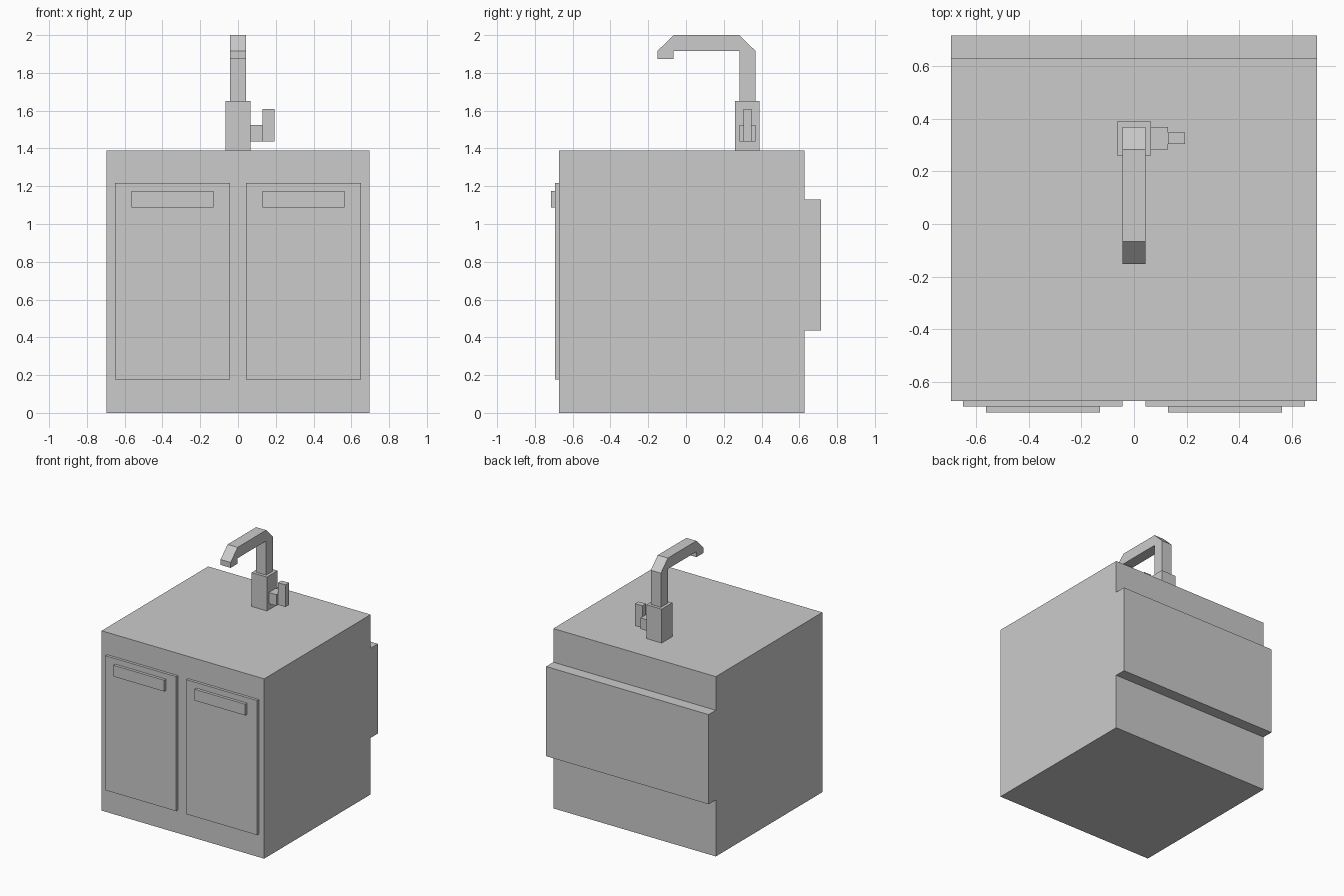
import bpy
import bmesh

if "Cube" in bpy.data.objects:
    bpy.data.objects.remove(bpy.data.objects["Cube"])


def finish(name, bm):
    bmesh.ops.recalc_face_normals(bm, faces=bm.faces)
    mesh = bpy.data.meshes.new(name)
    bm.to_mesh(mesh)
    bm.free()
    obj = bpy.data.objects.new(name, mesh)
    bpy.context.collection.objects.link(obj)
    return obj


def extrude_profile(name, points, x0, x1):
    """Extrude a (y, z) outline along x."""
    bm = bmesh.new()
    face = bm.faces.new([bm.verts.new((x0, y, z)) for y, z in points])
    ext = bmesh.ops.extrude_face_region(bm, geom=[face])
    verts = [v for v in ext["geom"] if isinstance(v, bmesh.types.BMVert)]
    bmesh.ops.translate(bm, verts=verts, vec=(x1 - x0, 0, 0))
    return finish(name, bm)


def box(name, x, y, z):
    """Box from (min, max) ranges."""
    return extrude_profile(
        name, [(y[0], z[0]), (y[1], z[0]), (y[1], z[1]), (y[0], z[1])], x[0], x[1])


# Cabinet body with the raised band across the back
extrude_profile("cabinet", [
    (-0.673, 0), (0.628, 0), (0.628, 0.437), (0.716, 0.437),
    (0.716, 1.13), (0.628, 1.13), (0.628, 1.39), (-0.673, 1.39)], -0.695, 0.695)

# Doors and handles, mirrored left and right
for side, s in (("left", -1), ("right", 1)):
    door_x = sorted((s * 0.043, s * 0.65))
    handle_x = sorted((s * 0.13, s * 0.563))
    box(side + "_door", door_x, (-0.694, -0.673), (0.178, 1.218))
    box(side + "_handle", handle_x, (-0.716, -0.694), (1.088, 1.175))

# Tap base, bent spout and side lever
box("tap_base", (-0.065, 0.065), (0.26, 0.39), (1.39, 1.652))
extrude_profile("tap_spout", [
    (0.283, 1.652), (0.368, 1.652), (0.368, 1.916), (0.283, 2.0),
    (-0.066, 2.0), (-0.151, 1.916), (-0.151, 1.874), (-0.066, 1.874),
    (-0.066, 1.916), (0.283, 1.916)], -0.043, 0.043)
box("lever_stem", (0.065, 0.13), (0.283, 0.368), (1.438, 1.524))
box("lever_handle", (0.13, 0.193), (0.304, 0.347), (1.438, 1.609))
